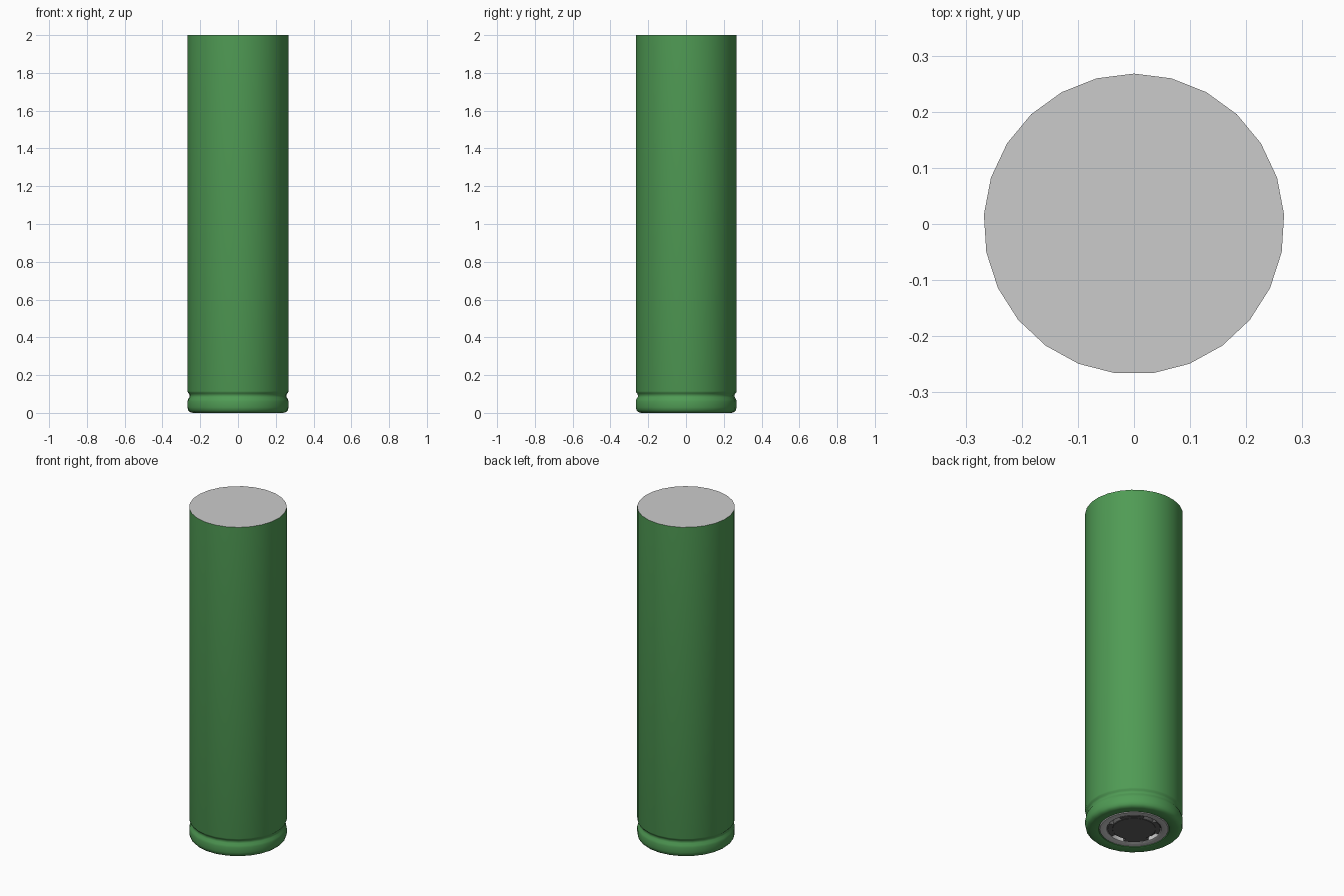
import bpy, bmesh, math

if "Cube" in bpy.data.objects:
    bpy.data.objects.remove(bpy.data.objects["Cube"])

SIDES = 25


def material(name, rgb):
    m = bpy.data.materials.new(name)
    m.diffuse_color = (*rgb, 1)
    m.use_nodes = True
    m.node_tree.nodes["Principled BSDF"].inputs["Base Color"].default_value = m.diffuse_color
    return m


def lathe(name, profile, mat=None, sides=SIDES, close_end=False):
    """Spin (radius, z) points round z, the profile running bottom-inside to top-outside."""
    bm = bmesh.new()
    rings = []
    for r, z in profile:
        rings.append([bm.verts.new((r * math.cos(math.pi / 2 + math.tau * i / sides),
                                    r * math.sin(math.pi / 2 + math.tau * i / sides), z))
                      for i in range(sides)])
    for a, b in zip(rings, rings[1:]):
        for i in range(sides):
            j = (i + 1) % sides
            bm.faces.new((a[i], a[j], b[j], b[i]))
    if close_end:
        bm.faces.new(rings[0][::-1])
    return finish(name, bm, mat)


def finish(name, bm, mat=None):
    me = bpy.data.meshes.new(name)
    bm.to_mesh(me)
    bm.free()
    ob = bpy.data.objects.new(name, me)
    bpy.context.collection.objects.link(ob)
    if mat:
        me.materials.append(mat)
    bpy.ops.object.select_all(action='DESELECT')
    ob.select_set(True)
    bpy.context.view_layer.objects.active = ob
    bpy.ops.object.shade_smooth_by_angle(angle=math.radians(35))
    return ob


green = material("green_wrap", (0.08, 0.33, 0.09))
dark = material("dark_metal", (0.12, 0.12, 0.12))

# Green sleeve: rolled lip, crimp groove and long straight wall
R = 0.268
lathe("sleeve", [(0.19, 0.012), (0.195, 0.004), (0.21, 0.0), (0.24, 0.0), (0.254, 0.004),
                 (0.264, 0.014), (R, 0.03), (R, 0.06), (0.265, 0.072), (0.258, 0.083),
                 (0.256, 0.092), (0.26, 0.102), (0.266, 0.108), (R, 0.115), (R, 2.0)], green)

# Flat negative end
bm = bmesh.new()
bm.faces.new([bm.verts.new((R * math.cos(math.pi / 2 + math.tau * i / SIDES),
                            R * math.sin(math.pi / 2 + math.tau * i / SIDES), 2.0))
              for i in range(SIDES)])
finish("negative_end", bm)

# Insulating washer round the positive end
lathe("washer", [(0.15, 0.03), (0.15, 0.006), (0.155, 0.003), (0.188, 0.003), (0.193, 0.012)])

# Positive terminal: raised button over a recessed plate
lathe("terminal_plate", [(0.152, 0.03), (0.152, 0.031)], dark, close_end=True)
lathe("terminal_button", [(0.118, 0.005), (0.122, 0.008), (0.126, 0.03)], dark, close_end=True)

# Four legs joining the button to the plate between the vents
bm = bmesh.new()
for k in range(4):
    mid = math.pi / 4 + k * math.pi / 2
    angs = [mid + math.radians(a) for a in (-28, -14, 0, 14, 28)]
    lines = [[bm.verts.new((r * math.cos(a), r * math.sin(a), z)) for a in angs]
             for r, z in ((0.116, 0.03), (0.116, 0.006), (0.145, 0.006), (0.15, 0.03))]
    for a, b in zip(lines, lines[1:]):
        for i in range(4):
            bm.faces.new((a[i], a[i + 1], b[i + 1], b[i]))
    for i in (0, 4):
        bm.faces.new([ln[i] for ln in lines])
bmesh.ops.recalc_face_normals(bm, faces=bm.faces)
finish("terminal_legs", bm, dark)
